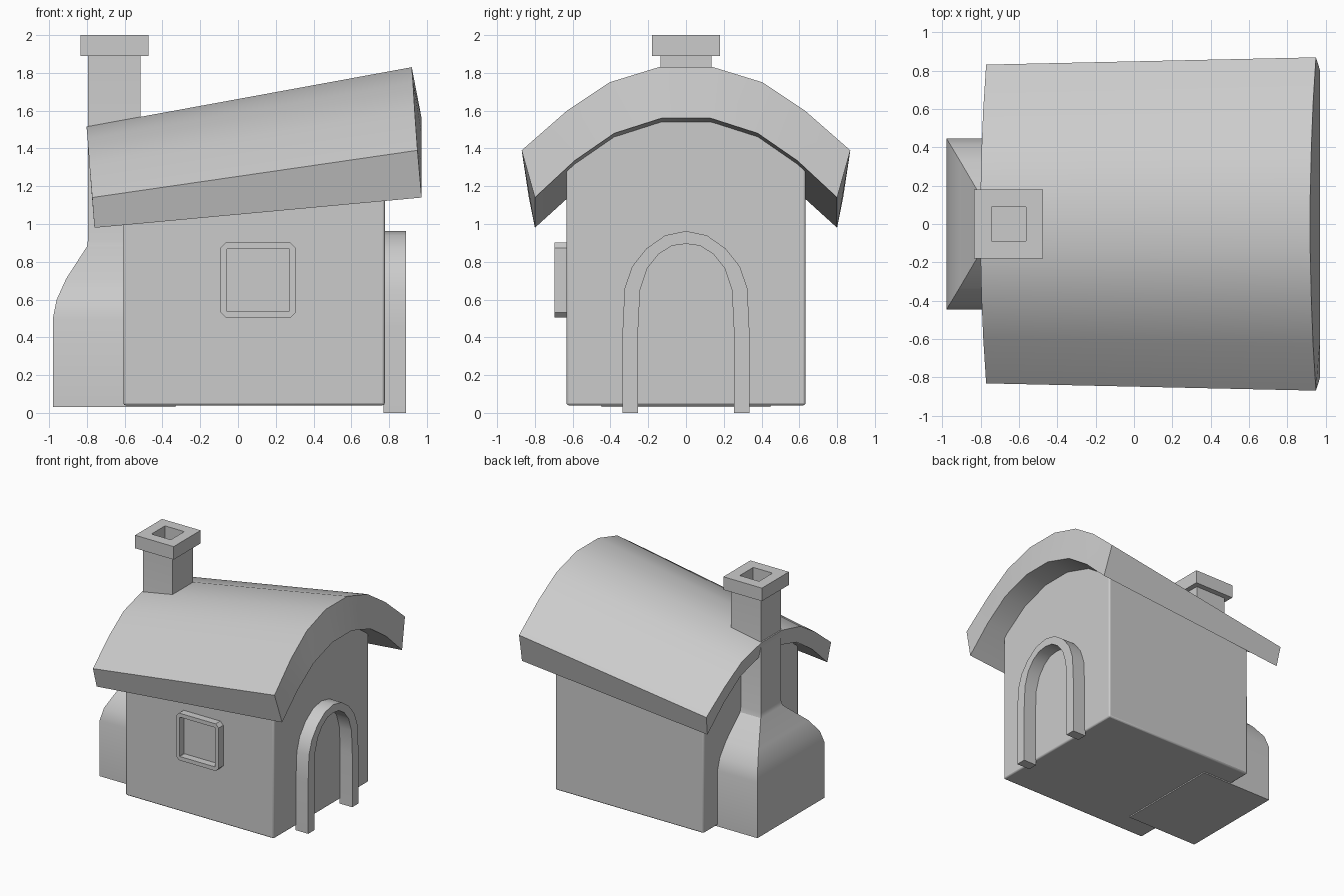
import bpy, bmesh, math

if "Cube" in bpy.data.objects:
    bpy.data.objects.remove(bpy.data.objects["Cube"])


def loft(name, rings, wrap=False, bevel=0.0, smooth=30):
    """Skin a list of closed point loops; cap the ends or join last to first."""
    bm = bmesh.new()
    vs = [[bm.verts.new(p) for p in r] for r in rings]
    n = len(vs[0])
    pairs = list(zip(vs, vs[1:]))
    if wrap:
        pairs.append((vs[-1], vs[0]))
    else:
        bm.faces.new(vs[0])
        bm.faces.new(vs[-1])
    for a, b in pairs:
        for i in range(n):
            j = (i + 1) % n
            bm.faces.new((a[i], a[j], b[j], b[i]))
    bmesh.ops.recalc_face_normals(bm, faces=bm.faces)
    me = bpy.data.meshes.new(name)
    bm.to_mesh(me)
    bm.free()
    ob = bpy.data.objects.new(name, me)
    bpy.context.collection.objects.link(ob)
    bpy.ops.object.select_all(action='DESELECT')
    ob.select_set(True)
    bpy.context.view_layer.objects.active = ob
    bpy.ops.object.shade_smooth_by_angle(angle=math.radians(smooth))
    if bevel:
        m = ob.modifiers.new("bevel", 'BEVEL')
        m.width, m.segments, m.limit_method = bevel, 2, 'ANGLE'
        m.angle_limit = math.radians(50)
    return ob


def mirrored(half):
    """Half profile running from the -y side to the middle, mirrored to +y."""
    return half + [(-y, z) for y, z in reversed(half) if abs(y) > 1e-6]


# Walls: arched cross-section, tops tucked into the sloping roof
front = mirrored([(-.633, .04), (-.633, 1.30), (-.38, 1.49), (-.13, 1.57)])
back = mirrored([(-.633, .04), (-.633, 1.14), (-.38, 1.33), (-.13, 1.41)])
loft("walls", [[(.777, y, z) for y, z in front],
               [(-.607, y, z) for y, z in back]], bevel=.012)

# Roof: thick seven-sided curve, each section is (y, z) with x at its end
fo = mirrored([(-.87, 1.39), (-.63, 1.60), (-.405, 1.75), (-.145, 1.83)])
fi = mirrored([(-.80, 1.14), (-.59, 1.335), (-.38, 1.48), (-.13, 1.56)])
bo = mirrored([(-.832, 1.14), (-.60, 1.32), (-.39, 1.45), (-.14, 1.515)])
bi = mirrored([(-.80, .98), (-.585, 1.175), (-.375, 1.315), (-.13, 1.385)])
rows = []
for i in range(8):
    t = [0, .5, .8, 1][min(i, 7 - i)]
    rows.append([(.95 - .03 * t, *fo[i]), (.972, *fi[i]),
                 (-.76 - .015 * t, *bi[i]), (-.772 - .03 * t, *bo[i])])
loft("roof", rows)

# Chimney: wide hearth narrowing to a stack, then cap and hollow flue
levels = [(.325, .447, .03), (.325, .447, .50), (.305, .415, .60),
          (.255, .332, .71), (.145, .145, .88), (.138, .135, .92),
          (.138, .135, 1.89), (.18, .18, 1.89), (.18, .18, 2.0),
          (.09, .09, 2.0), (.09, .09, 1.89)]
loft("chimney", [[(-.655 + sx * a, sy * b, z) for sx, sy in
                  ((-1, -1), (1, -1), (1, 1), (-1, 1))] for a, b, z in levels])

# Door surround: arched band standing on the ground
outer = mirrored([(-.335, 0), (-.335, .45), (-.325, .66), (-.285, .775),
                  (-.21, .87), (-.11, .94), (0, .963)])
inner = mirrored([(-.253, 0), (-.253, .45), (-.243, .65), (-.205, .765),
                  (-.145, .84), (-.075, .885), (0, .895)])
loft("door_surround", [[(.77, *o), (.89, *o), (.89, *i), (.77, *i)]
                       for o, i in zip(outer, inner)])


# Window frame: chamfered square ring on the front wall
def square(h, c, y):
    pts = []
    for sx, sz in ((1, 1), (-1, 1), (-1, -1), (1, -1)):
        pair = [(sx * h, sz * (h - c)), (sx * (h - c), sz * h)]
        pts += pair if sx == sz else pair[::-1]
    return [(.107 + x, y, .703 + z) for x, z in pts]


loft("window_frame", [square(.199, .028, -.62), square(.199, .028, -.695),
                      square(.166, .003, -.695), square(.166, .003, -.62)],
     wrap=True)
